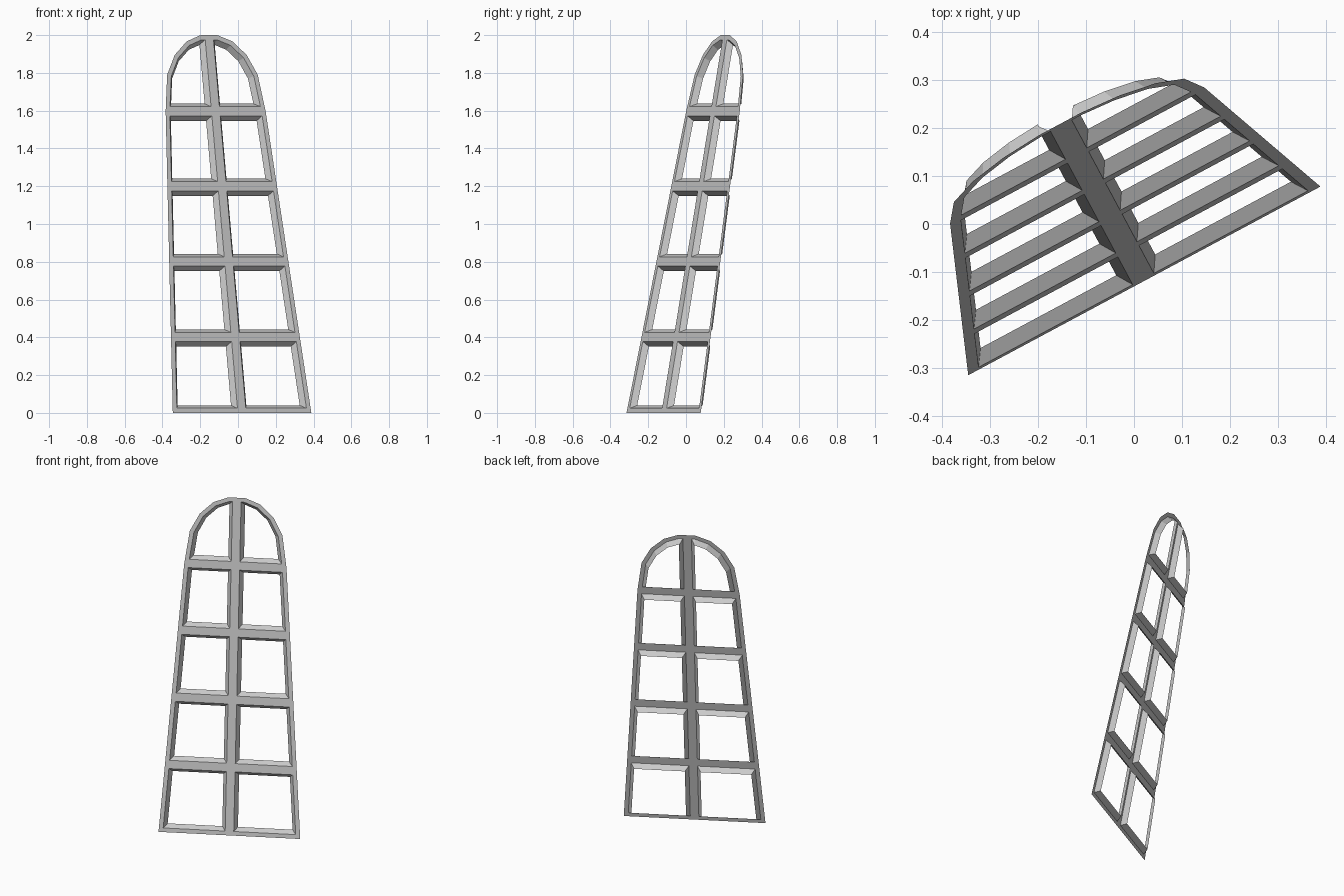
import bpy, bmesh
from mathutils import Vector, Matrix

if "Cube" in bpy.data.objects:
    bpy.data.objects.remove(bpy.data.objects["Cube"])

# Leaning plane of the frame: u runs along the sill, v runs up the slope
ORIGIN = Vector((0.0215, -0.1185, 0))
U = Vector((0.8815, 0.4722, 0)).normalized()
BACK = Vector((-U.y, U.x, 0))
UP_STEP = Vector((0, 0, 1)) + BACK * 0.1855   # movement per unit of height

FLAT = 0.025       # half width of a bar's front face
CHAMFER = 0.021    # sloped side, measured in the plane
DEPTH = 0.03       # how far the sloped side runs back


def half_width(z):
    return 0.416 - 0.0725 * z


# Right-hand panes as (offset from centre, height)
levels = [0, 0.402, 0.802, 1.2, 1.597]
panes = [[(0, a), (half_width(a), a), (half_width(b), b), (0, b)]
         for a, b in zip(levels, levels[1:])]
top = levels[-1]
panes.append([(0, top), (half_width(top), top), (0.272, 1.79), (0.216, 1.895),
              (0.137, 1.967), (0.05, 2.0), (0, 2.0)])

bm = bmesh.new()
for pane in panes:
    for side in (1, -1):
        pts = [ORIGIN + U * (u * side) + UP_STEP * z for u, z in pane]
        if side < 0:
            pts.reverse()
        bm.faces.new([bm.verts.new(p) for p in pts])
bmesh.ops.remove_doubles(bm, verts=bm.verts[:], dist=1e-4)
bm.normal_update()

# Flat bars around each pane, then sloped sides, then open the panes
openings = bm.faces[:]
bmesh.ops.inset_individual(bm, faces=openings, thickness=FLAT,
                           use_even_offset=True)
bmesh.ops.inset_individual(bm, faces=openings, thickness=CHAMFER,
                           depth=-DEPTH, use_even_offset=True)
bmesh.ops.delete(bm, geom=openings, context='FACES')

mesh = bpy.data.meshes.new("arched_window_frame")
bm.to_mesh(mesh)
bm.free()
frame = bpy.data.objects.new("arched_window_frame", mesh)
bpy.context.collection.objects.link(frame)
